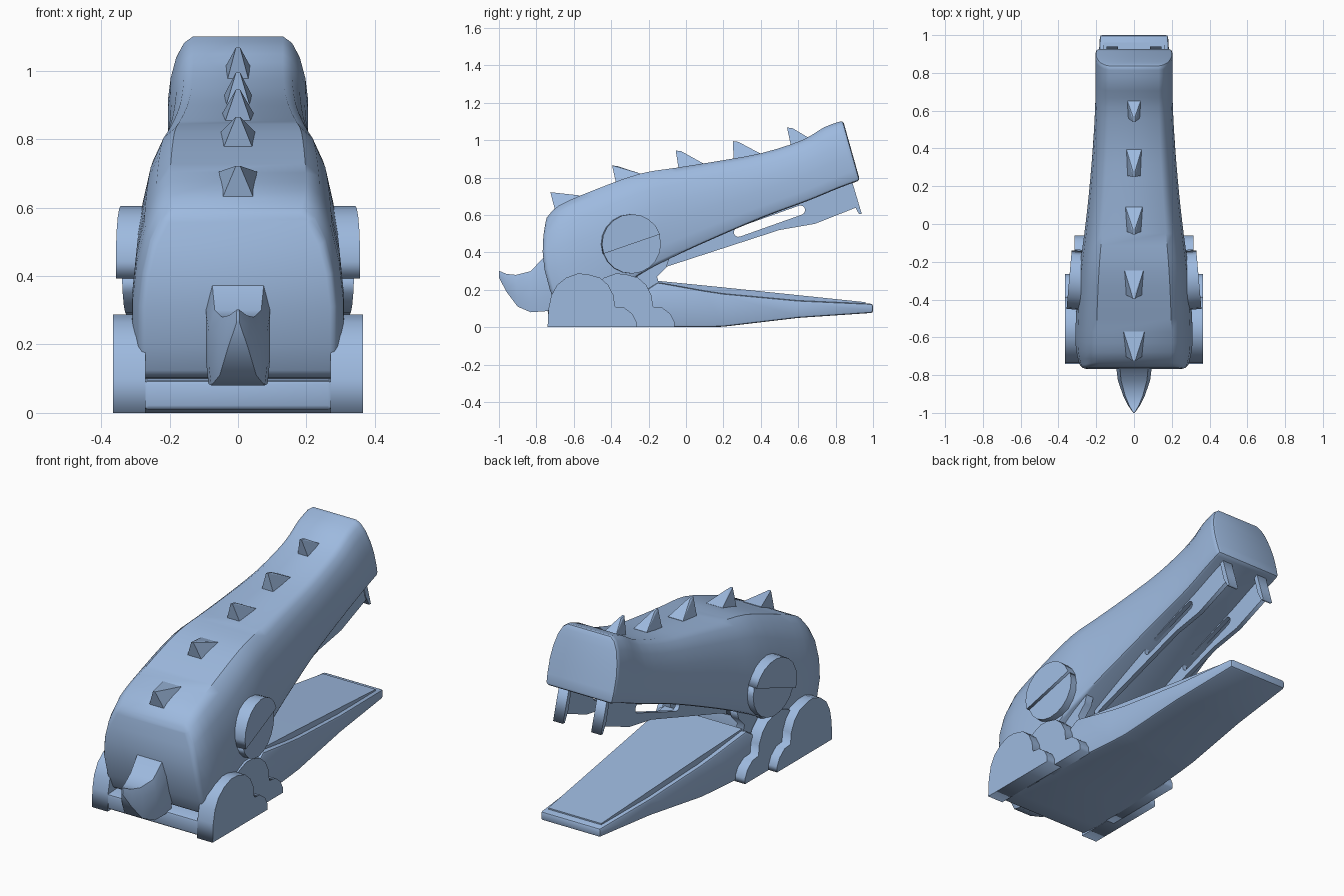
import bpy, bmesh, math
from mathutils import Matrix, Vector

if "Cube" in bpy.data.objects:
    bpy.data.objects.remove(bpy.data.objects["Cube"])

blue = bpy.data.materials.new("light blue")
blue.diffuse_color = (0.34, 0.49, 0.74, 1)
blue.use_nodes = True
blue.node_tree.nodes["Principled BSDF"].inputs["Base Color"].default_value = blue.diffuse_color


def add(name, mesh, mirror=False, smooth=False):
    mesh.materials.clear()
    mesh.materials.append(blue)
    ob = bpy.data.objects.new(name, mesh)
    bpy.context.collection.objects.link(ob)
    if mirror:
        ob.modifiers.new("Mirror", 'MIRROR').use_mirror_merge = False
    if smooth:
        bpy.ops.object.select_all(action='DESELECT')
        ob.select_set(True)
        bpy.context.view_layer.objects.active = ob
        bpy.ops.object.shade_smooth_by_angle(angle=math.radians(40))
    return ob


def catmull(rows, steps):
    out = []
    for i in range(len(rows) - 1):
        a, b = rows[max(i - 1, 0)], rows[i]
        c, d = rows[i + 1], rows[min(i + 2, len(rows) - 1)]
        for s in range(steps):
            t = s / steps
            out.append([0.5 * (2*q + (r - p)*t + (2*p - 5*q + 4*r - u)*t*t + (3*q - p - 3*r + u)*t**3)
                        for p, q, r, u in zip(a, b, c, d)])
    return out + [rows[-1]]


def loft(name, rows, profile, steps=1, bevel=0.0, segments=2):
    """rows: top y, top z, bottom y, bottom z, half width, backward bulge.
    profile: half section as (width fraction, height fraction), top to bottom."""
    bm = bmesh.new()
    rings = []
    for ty, tz, by, bz, w, bulge in catmull(rows, steps):
        side = [(u * w, by + (ty - by) * t - bulge * 4 * t * (1 - t), bz + (tz - bz) * t)
                for u, t in profile]
        pts = side + [(-x, y, z) for x, y, z in reversed(side)]
        rings.append([bm.verts.new(p) for p in pts])
    n = len(rings[0])
    for a, b in zip(rings, rings[1:]):
        for i in range(n):
            j = (i + 1) % n
            bm.faces.new((a[i], a[j], b[j], b[i]))
    for r in (rings[0], rings[-1]):
        for i in range(n // 2 - 1):
            bm.faces.new((r[i], r[i + 1], r[n - 2 - i], r[n - 1 - i]))
    bmesh.ops.recalc_face_normals(bm, faces=bm.faces)
    if bevel:
        edges = [e for e in bm.edges if e.calc_face_angle(0) > 0.75]
        bmesh.ops.bevel(bm, geom=edges, offset=bevel, segments=segments, profile=0.5,
                        affect='EDGES', clamp_overlap=True)
    me = bpy.data.meshes.new(name)
    bm.to_mesh(me)
    bm.free()
    return add(name, me, smooth=True)


def prism(name, outlines, x0, x1, place=Matrix(), mirror=True):
    """Side-view outlines (y, z), holes included, extruded from x0 to x1."""
    cu = bpy.data.curves.new(name, 'CURVE')
    cu.dimensions, cu.fill_mode, cu.extrude = '2D', 'BOTH', (x1 - x0) / 2
    for pts in outlines:
        sp = cu.splines.new('POLY')
        sp.points.add(len(pts) - 1)
        for p, (y, z) in zip(sp.points, pts):
            p.co = (y, z, 0, 1)
        sp.use_cyclic_u = True
    tmp = bpy.data.objects.new(name + " outline", cu)
    bpy.context.collection.objects.link(tmp)
    dg = bpy.context.evaluated_depsgraph_get()
    me = bpy.data.meshes.new_from_object(tmp.evaluated_get(dg))
    bpy.data.objects.remove(tmp)
    turn = Matrix(((0, 0, 1, (x0 + x1) / 2), (1, 0, 0, 0), (0, 1, 0, 0), (0, 0, 0, 1)))
    me.transform(place @ turn)
    return add(name, me, mirror)


def arc(cy, cz, r, a0, a1, n):
    return [(cy + r * math.cos(math.radians(a0 + (a1 - a0) * i / n)),
             cz + r * math.sin(math.radians(a0 + (a1 - a0) * i / n))) for i in range(n + 1)]


# Head and upper jaw, one rounded shell
loft("upper_head", [
    (-0.745, 0.585, -0.69, 0.11, 0.285, 0.045),
    (-0.68, 0.65, -0.62, 0.10, 0.308, 0.01),
    (-0.50, 0.73, -0.48, 0.11, 0.307, 0),
    (-0.25, 0.82, -0.25, 0.28, 0.29, 0),
    (-0.05, 0.853, -0.08, 0.37, 0.265, 0),
    (0.15, 0.885, 0.15, 0.475, 0.24, 0),
    (0.40, 0.93, 0.42, 0.59, 0.217, 0),
    (0.62, 1.00, 0.65, 0.675, 0.205, 0),
    (0.74, 1.07, 0.82, 0.745, 0.205, 0),
    (0.84, 1.105, 0.93, 0.785, 0.205, 0)],
    [(0.64, 1), (0.77, 0.94), (0.88, 0.81), (0.96, 0.62), (1, 0.42), (1, 0.18), (0.98, 0)],
    steps=3, bevel=0.018)

# Lower jaw and base
loft("lower_jaw", [
    (-0.74, 0.095, -0.735, 0.01, 0.275, 0),
    (-0.62, 0.10, -0.62, 0.0, 0.28, 0),
    (-0.35, 0.11, -0.35, 0.0, 0.275, 0),
    (-0.15, 0.24, -0.15, 0.0, 0.262, 0),
    (0.10, 0.195, 0.10, 0.0, 0.24, 0),
    (0.20, 0.18, 0.20, 0.003, 0.232, 0),
    (0.60, 0.143, 0.60, 0.05, 0.205, 0),
    (1.00, 0.125, 1.00, 0.077, 0.18, 0)],
    [(1, 1), (1, 0)], bevel=0.012)

# Raised wedge plate lying inside the lower jaw rim
loft("mouth_plate", [
    (-0.15, 0.248, -0.15, 0.15, 0.235, 0),
    (0.20, 0.213, 0.20, 0.12, 0.21, 0),
    (0.96, 0.134, 0.96, 0.10, 0.16, 0)], [(1, 1), (1, 0)])

# Tail
loft("tail", [
    (-0.70, 0.44, -0.70, 0.09, 0.094, 0),
    (-0.76, 0.375, -0.76, 0.085, 0.094, 0),
    (-0.83, 0.30, -0.83, 0.08, 0.085, 0),
    (-0.91, 0.28, -0.90, 0.11, 0.058, 0),
    (-0.96, 0.285, -0.96, 0.19, 0.032, 0),
    (-1.00, 0.302, -1.00, 0.265, 0.004, 0)],
    [(0.8, 1), (1, 0.72), (1, 0.25), (0.92, 0)])

# Inner jaw walls with a long slot in each
slope = math.degrees(math.atan2(0.118, 0.33))
slot = arc(0.28, 0.508, 0.025, slope + 90, slope + 270, 6) + arc(0.612, 0.626, 0.025, slope - 90, slope + 90, 6)
prism("inner_jaw_wall", [[(-0.15, 0.30), (-0.10, 0.325), (0.50, 0.52), (0.69, 0.553), (0.91, 0.64),
                          (0.87, 0.80), (0.60, 0.71), (0.10, 0.52), (-0.15, 0.42)], slot], 0.115, 0.14)

# Front fangs
prism("fang", [[(0.86, 0.79), (0.885, 0.79), (0.94, 0.605), (0.925, 0.605), (0.895, 0.66)]], 0.085, 0.145)

# Hinge brackets between base and head
prism("hinge_bracket", [[(-0.50, 0.08), (-0.50, 0.40), (-0.14, 0.40), (-0.09, 0.365), (-0.105, 0.32),
                         (-0.155, 0.27), (-0.14, 0.22), (-0.14, 0.08)]], 0.20, 0.245)

# Feet: outer rear pair and thinner front pair share one outline
foot = [(-0.74, 0), (-0.735, 0.10), (-0.72, 0.17), (-0.69, 0.225), (-0.64, 0.265), (-0.58, 0.287),
        (-0.53, 0.285), (-0.46, 0.265), (-0.415, 0.225), (-0.387, 0.17), (-0.38, 0.11), (-0.33, 0.105),
        (-0.285, 0.07), (-0.265, 0.03), (-0.265, 0)]
prism("rear_foot", [foot], 0.27, 0.365)
prism("front_foot", [[(y + 0.203, z) for y, z in foot]], 0.25, 0.314)

# Eyes: a thick upper lid half and a thinner lower half, following the cheek
place = Matrix.Translation((0, -0.29, 0.445)) @ Matrix.Translation((0.34, 0, 0)) @ Matrix.Rotation(math.radians(5), 4, 'Z')
prism("eyelid", [arc(0, 0, 0.16, 19, 199, 10)], -0.09, 0.003, place)
prism("eyeball", [arc(0, 0, 0.158, 199, 379, 10)], -0.09, -0.014, place)

# Back spikes: back base y z, front base y z, tip y z, half width
for k, (y0, z0, y1, z1, ty, tz, w) in enumerate([
        (-0.70, 0.625, -0.57, 0.705, -0.725, 0.722, 0.055),
        (-0.375, 0.775, -0.245, 0.822, -0.395, 0.865, 0.050),
        (-0.04, 0.85, 0.09, 0.877, -0.055, 0.945, 0.045),
        (0.255, 0.90, 0.395, 0.93, 0.25, 0.995, 0.040),
        (0.56, 0.975, 0.655, 1.013, 0.54, 1.068, 0.036)]):
    bm = bmesh.new()
    for s in (-1, 1):
        for p in ((s * w * 0.85, y0, z0), (s * w, y1, z1), (s * 0.006, ty, tz),
                  (s * 0.006, ty + 0.03, tz - 0.004),
                  (s * w * 0.85, y0 + 0.02, z0 - 0.05), (s * w, y1, z1 - 0.05)):
            bm.verts.new(Vector(p))
    hull = bmesh.ops.convex_hull(bm, input=bm.verts)
    bmesh.ops.delete(bm, geom=[v for v in hull["geom_interior"] if isinstance(v, bmesh.types.BMVert)], context='VERTS')
    me = bpy.data.meshes.new("back_spike")
    bm.to_mesh(me)
    bm.free()
    add("back_spike_%d" % (k + 1), me)
